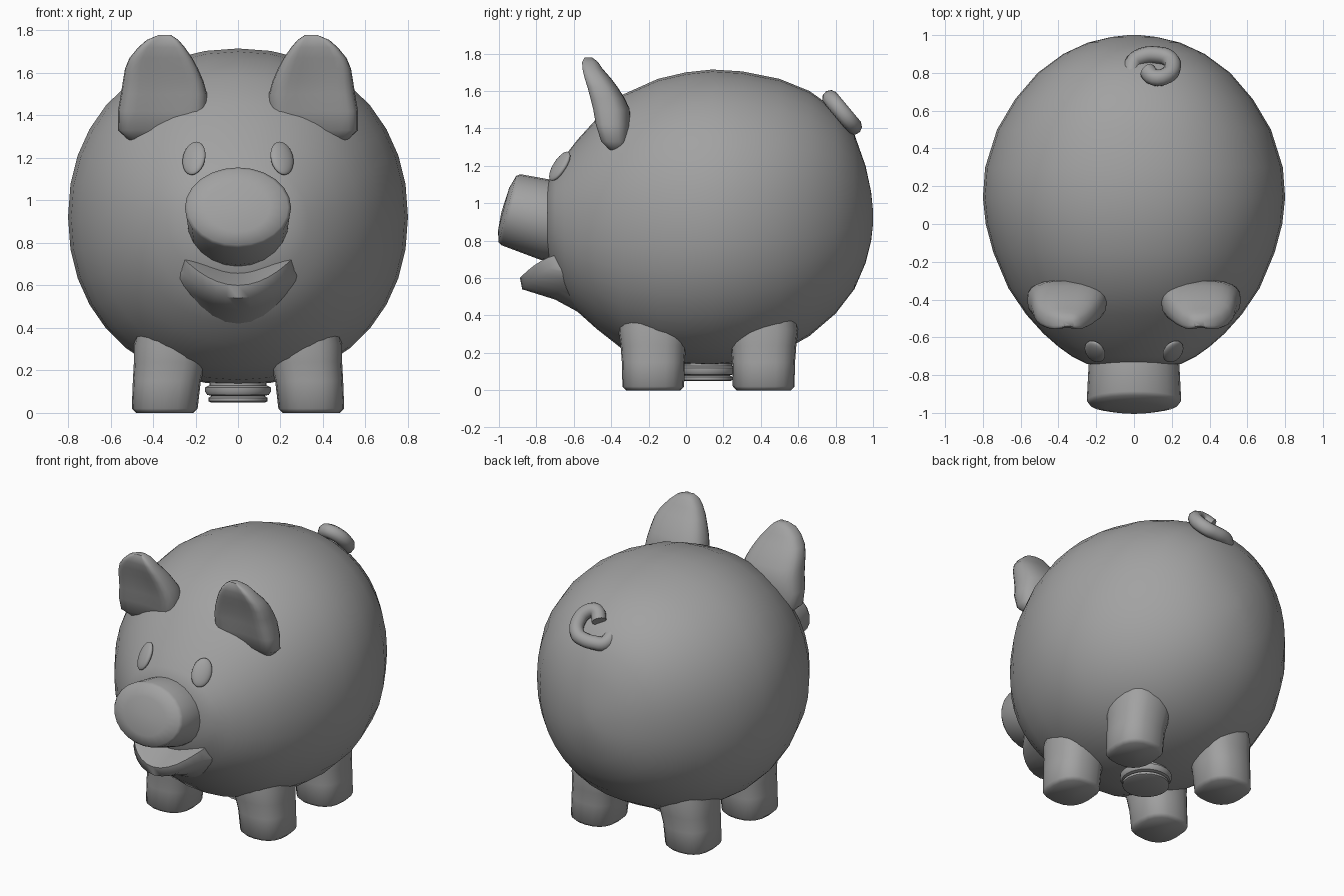
import bpy, bmesh
from math import sin, cos, pi, radians
from mathutils import Vector as V

cube = bpy.data.objects.get("Cube")
if cube:
    bpy.data.objects.remove(cube)

clay = bpy.data.materials.new("grey clay")
clay.use_nodes = True
clay.diffuse_color = (0.36, 0.36, 0.36, 1)
clay.node_tree.nodes["Principled BSDF"].inputs["Base Color"].default_value = clay.diffuse_color


def finish(obj, angle=40):
    obj.data.materials.clear()
    obj.data.materials.append(clay)
    bpy.ops.object.select_all(action="DESELECT")
    obj.select_set(True)
    bpy.context.view_layer.objects.active = obj
    bpy.ops.object.shade_smooth_by_angle(angle=radians(angle))
    return obj


def oval(center, across, along, count=24, power=1.0):
    """Closed ring around a centre; a power below 1 squares it off."""
    def bend(t):
        return abs(t) ** power * (1 if t > 0 else -1)
    ring = []
    for i in range(count):
        a = 2 * pi * i / count
        ring.append(V(center) + V(across) * bend(cos(a)) + V(along) * bend(sin(a)))
    return ring


def loft(name, rings, angle=40):
    """Skin a row of closed rings and cap both ends."""
    bm = bmesh.new()
    rows = [[bm.verts.new(p) for p in ring] for ring in rings]
    n = len(rows[0])
    for low, high in zip(rows, rows[1:]):
        for i in range(n):
            j = (i + 1) % n
            bm.faces.new((low[i], low[j], high[j], high[i]))
    bm.faces.new(rows[0])
    bm.faces.new(rows[-1])
    bmesh.ops.recalc_face_normals(bm, faces=bm.faces)
    mesh = bpy.data.meshes.new(name)
    bm.to_mesh(mesh)
    bm.free()
    obj = bpy.data.objects.new(name, mesh)
    bpy.context.collection.objects.link(obj)
    return finish(obj, angle)


# Body: y, top height, bottom height, half width
body = [
    (-.74, 1.11, .72, .25), (-.7, 1.18, .62, .33), (-.65, 1.25, .51, .4),
    (-.58, 1.34, .42, .48), (-.48, 1.45, .33, .57), (-.34, 1.58, .22, .665),
    (-.15, 1.665, .155, .745), (0, 1.7, .135, .785), (.14, 1.715, .13, .8),
    (.3, 1.705, .145, .788), (.5, 1.665, .2, .725), (.66, 1.6, .29, .63),
    (.8, 1.5, .41, .51), (.9, 1.37, .54, .375), (.96, 1.2, .68, .245),
    (.99, 1.06, .8, .12), (1, .96, .89, .03)]
loft("body", [oval((0, y, (t + b) / 2), (w, 0, 0), (0, 0, (t - b) / 2), 36, .94)
              for y, t, b, w in body], 50)

# Snout: tilted oval tube with a gently domed end
snout = [
    (-.6, .89, .25, .03, .215), (-.74, .91, .24, .04, .212),
    (-.935, .965, .25, .05, .19), (-.955, .968, .235, .047, .178),
    (-.975, .968, .15, .03, .115), (-.982, .968, .03, .006, .02)]
loft("snout", [oval((0, y, z), (w, 0, 0), (0, lean, h))
               for y, z, w, lean, h in snout], 50)

# Lower lip: sections fanned from cheek to cheek, tucked into the face
sections = []
for i in range(17):
    u = pi * (i / 16 - .5)
    s, c = sin(u), cos(u)
    rise = s * s
    sections.append([
        V((.1 * s, -.56, .7)),
        V((.18 * s, -.62 - .12 * c, .65 + .08 * rise)),
        V((.26 * s, -.64 - .248 * c, .6 + .13 * rise)),
        V((.27 * s, -.64 - .236 * c, .54 + .13 * rise)),
        V((.31 * s, -.58 - .12 * c, .485 + .16 * rise)),
        V((.31 * s, -.54 - .04 * c, .42 + .17 * rise)),
        V((.1 * s, -.5, .48))])
loft("lower_lip", sections, 60)

# Legs: height, sideways centre, half width, half depth
leg = [
    (0, .345, .135, .145), (.02, .345, .155, .165), (.15, .335, .16, .168),
    (.24, .32, .17, .175), (.32, .31, .18, .185), (.45, .3, .165, .17)]
# Ears: height, sideways centre, half width, depth centre, half depth
ear = [
    (1.27, .37, .13, -.36, .05), (1.33, .365, .2, -.39, .09),
    (1.42, .355, .21, -.405, .11), (1.5, .348, .203, -.415, .115),
    (1.56, .352, .19, -.435, .108), (1.62, .36, .172, -.46, .095),
    (1.67, .363, .148, -.485, .082), (1.72, .36, .11, -.51, .063),
    (1.755, .355, .075, -.52, .05), (1.778, .345, .03, -.525, .025)]

for side, label in ((1, "left"), (-1, "right")):
    for y, place in ((-.175, "front"), (.415, "back")):
        loft(f"{place}_{label}_leg",
             [oval((side * x, y, z), (w, 0, 0), (0, d, 0), 20, .8)
              for z, x, w, d in leg], 50)

    rings = []
    for z, x, w, y, d in ear:
        ring = oval((side * x, y, z), (w, 0, 0), (0, d, 0), 24, .75)
        for p in ring:
            # Hollow the front of the ear
            if p.y < y:
                p.y += .4 * d * max(0, 1 - ((p.x - side * x) / (w * .85)) ** 2)
        rings.append(ring)
    loft(f"{label}_ear", rings, 60)

    # Eye: flattened ball lying on the face
    bpy.ops.mesh.primitive_uv_sphere_add(segments=20, ring_count=12, radius=1)
    eye = bpy.context.object
    eye.name = f"{label}_eye"
    eye.scale = (.06, .025, .09)
    eye.rotation_euler = (radians(-30), side * radians(12), side * radians(25))
    eye.location = (side * .207, -.675, 1.198)
    finish(eye)

# Belly plug: stepped disc
plug = [(.05, .13), (.055, .14), (.07, .14), (.08, .125), (.085, .145),
        (.1, .155), (.12, .155), (.13, .135), (.22, .135)]
loft("belly_plug", [oval((0, .11, z), (r, 0, 0), (0, r, 0), 28) for z, r in plug], 35)

# Tail: curl lying on the rump
path = [(-.015, .79), (0, .86), (.05, .89), (.12, .895), (.18, .88), (.205, .835),
        (.17, .785), (.11, .775), (.07, .81)]
curve = bpy.data.curves.new("tail", "CURVE")
curve.dimensions = "3D"
curve.bevel_depth = .045
curve.bevel_resolution = 3
curve.use_fill_caps = True
spline = curve.splines.new("BEZIER")
spline.bezier_points.add(len(path) - 1)
for i, (point, (x, y)) in enumerate(zip(spline.bezier_points, path)):
    sink = (.1, .05, .01)[i] if i < 3 else 0
    point.co = (x, y, 1.48 - 1.2 * (y - .84) - sink)
    point.handle_left_type = point.handle_right_type = "AUTO"
spline.resolution_u = 4
tail = bpy.data.objects.new("tail", curve)
bpy.context.collection.objects.link(tail)
bpy.ops.object.select_all(action="DESELECT")
tail.select_set(True)
bpy.context.view_layer.objects.active = tail
bpy.ops.object.convert(target="MESH")
finish(bpy.context.object, 50)
